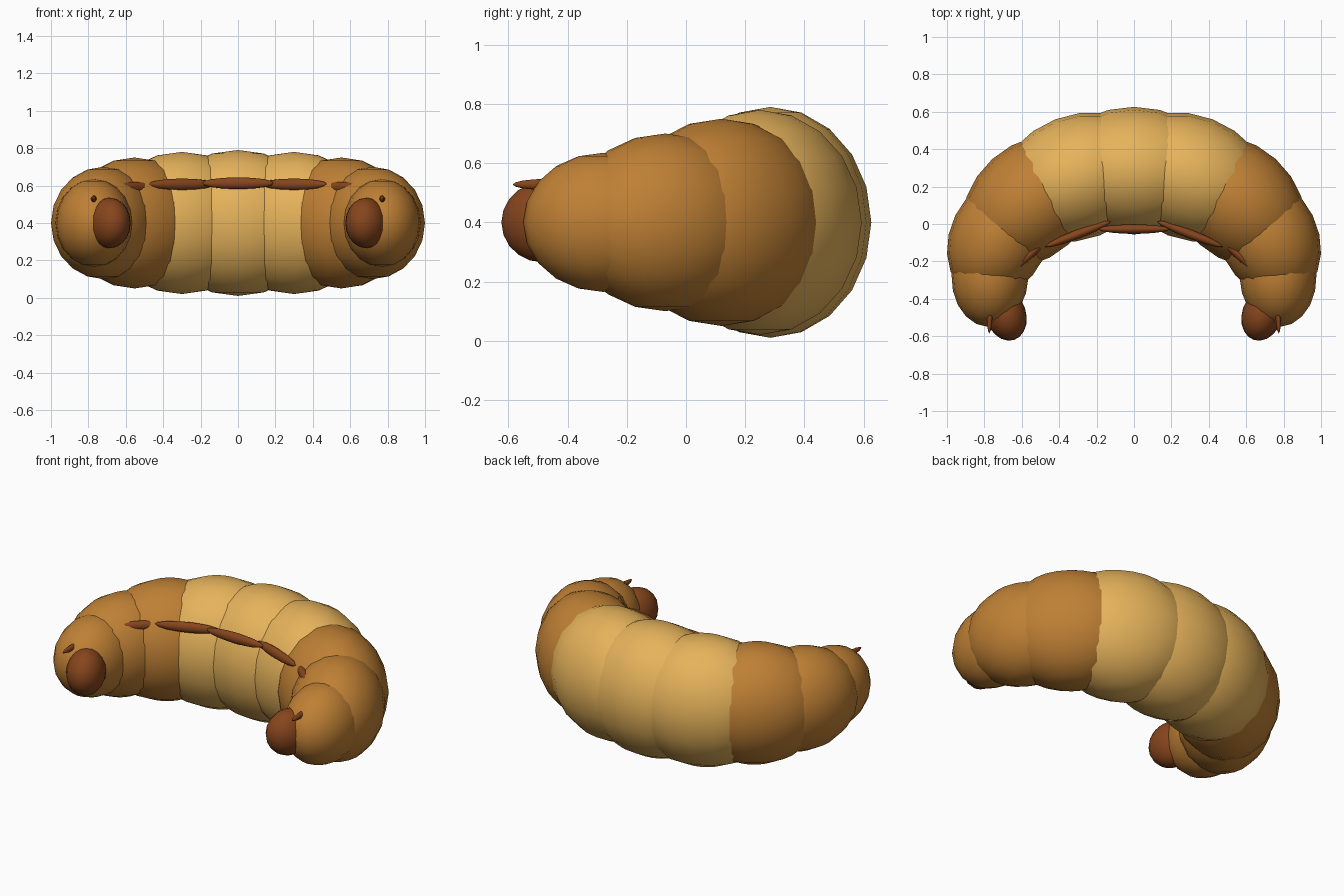
import bpy
from math import radians

if "Cube" in bpy.data.objects:
    bpy.data.objects.remove(bpy.data.objects["Cube"])


def material(name, rgb):
    m = bpy.data.materials.new(name)
    m.diffuse_color = (*rgb, 1)
    m.use_nodes = True
    m.node_tree.nodes["Principled BSDF"].inputs["Base Color"].default_value = m.diffuse_color
    return m


light = material("light_crust", (0.79, 0.45, 0.105))
dark = material("dark_crust", (0.52, 0.215, 0.035))
brown = material("brown_crust", (0.24, 0.06, 0.012))


def ellipsoid(name, loc, size, turn, mat, segments=20, rings=10):
    bpy.ops.mesh.primitive_uv_sphere_add(segments=segments, ring_count=rings, radius=1,
                                         location=loc, rotation=(0, 0, radians(turn)))
    o = bpy.context.object
    o.name = name
    o.scale = size
    o.data.materials.append(mat)
    bpy.ops.object.shade_smooth()


# x, y, half height, tangent angle, material: middle of the roll out to one end
roll = [
    (0.00, 0.285, 0.39, 0, light),
    (0.30, 0.25, 0.38, 21, light),
    (0.553, 0.12, 0.35, 42, dark),
    (0.72, -0.07, 0.30, 64, dark),
    (0.77, -0.28, 0.235, 88, dark),
]
Z = 0.4

for side, label in ((1, "right"), (-1, "left")):
    for i, (x, y, r, a, mat) in enumerate(roll):
        if i == 0 and side < 0:
            continue
        tag = "middle" if i == 0 else f"{label}_{i}"
        # Puffy dough segment
        ellipsoid(f"segment_{tag}", (side * x, y, Z), (r * 1.15, r * 0.875, r), -side * a, mat)
        # Thin baked crease on the inner side
        ellipsoid(f"crease_{tag}", (side * x, y - 0.8 * r, Z + 0.545 * r),
                  (r * 0.5, r * 0.065, r * 0.08), -side * a, brown, 12, 8)
    # Browned end tip
    ellipsoid(f"tip_{label}", (side * 0.685, -0.485, Z), (0.142, 0.108, 0.135),
              -side * 108, brown)
